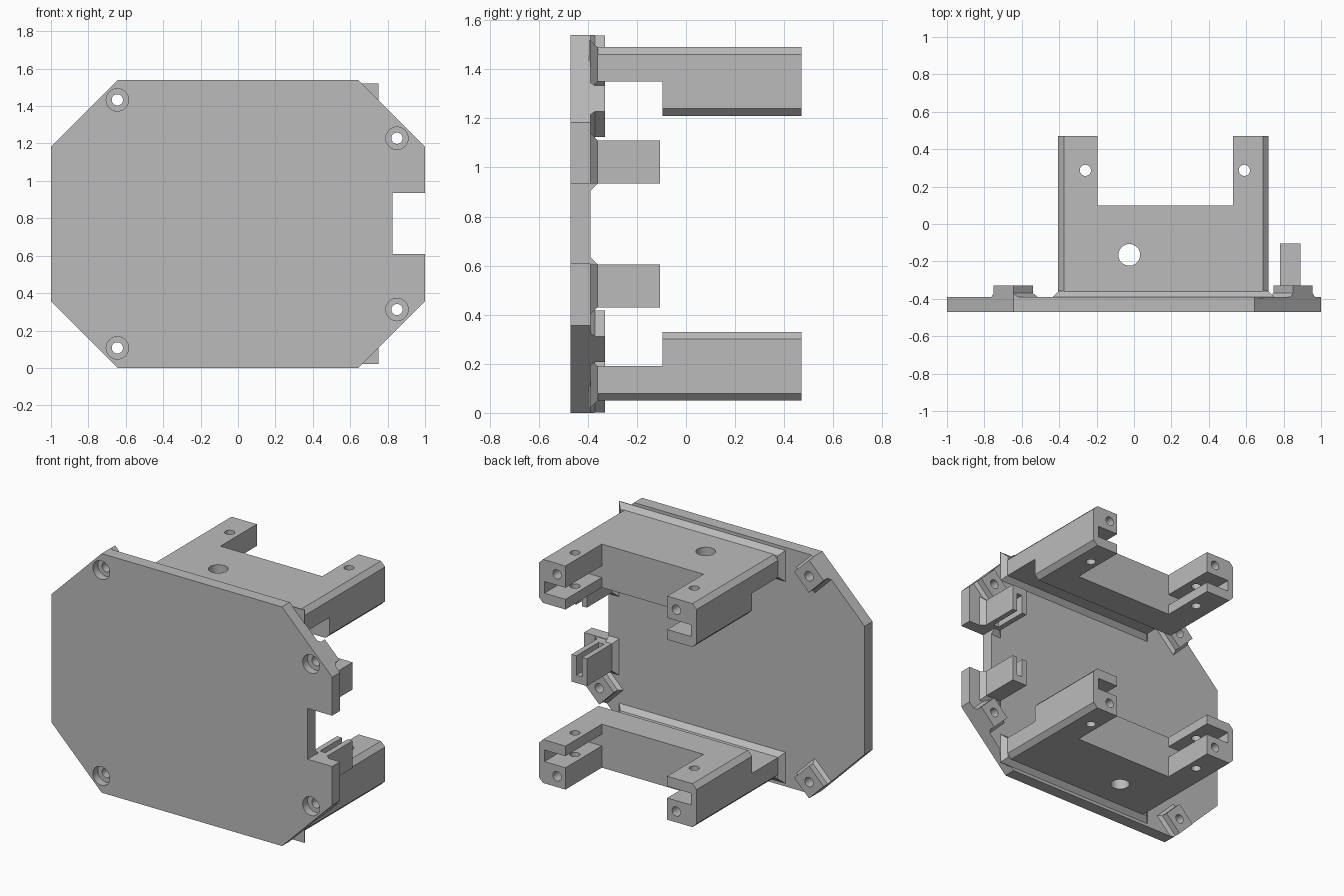
import bpy, bmesh, math
from mathutils import Matrix, Vector

cube = bpy.data.objects.get("Cube")
if cube:
    bpy.data.objects.remove(cube, do_unlink=True)

grey = bpy.data.materials.new("plain_grey")
grey.use_nodes = True
grey.diffuse_color = (0.5, 0.5, 0.5, 1)
grey.node_tree.nodes["Principled BSDF"].inputs["Base Color"].default_value = (0.5, 0.5, 0.5, 1)

MID = 0.77  # height of the mirror plane between upper and lower halves


def finish(name, bm):
    bmesh.ops.recalc_face_normals(bm, faces=bm.faces)
    mesh = bpy.data.meshes.new(name)
    bm.to_mesh(mesh)
    bm.free()
    mesh.materials.append(grey)
    obj = bpy.data.objects.new(name, mesh)
    bpy.context.collection.objects.link(obj)
    return obj


def loft(name, sections):
    """Solid through (y, outline) sections, outlines given as (x, z) points."""
    bm = bmesh.new()
    rings = [[bm.verts.new((x, y, z)) for x, z in pts] for y, pts in sections]
    n = len(rings[0])
    for a, b in zip(rings, rings[1:]):
        for i in range(n):
            j = (i + 1) % n
            bm.faces.new((a[i], a[j], b[j], b[i]))
    bm.faces.new(rings[0])
    bm.faces.new(rings[-1])
    return finish(name, bm)


def rect(x0, x1, z0, z1, grow=0.0):
    x0, x1, z0, z1 = x0 - grow, x1 + grow, z0 - grow, z1 + grow
    return [(x0, z0), (x1, z0), (x1, z1), (x0, z1)]


def bevelled(x0, x1, z0, z1, c):
    return [(x0 + c, z0), (x1 - c, z0), (x1, z0 + c), (x1, z1 - c),
            (x1 - c, z1), (x0 + c, z1), (x0, z1 - c), (x0, z0 + c)]


def diamond(x, z, r):
    return [(x - r, z), (x, z - r), (x + r, z), (x, z + r)]


def box(x0, x1, y0, y1, z0, z1):
    return loft("cutter", [(y0, rect(x0, x1, z0, z1)), (y1, rect(x0, x1, z0, z1))])


def rod(a, b, r):
    a, b = Vector(a), Vector(b)
    turn = (b - a).to_track_quat("Z", "Y").to_matrix().to_4x4()
    bm = bmesh.new()
    bmesh.ops.create_cone(bm, cap_ends=True, segments=32, radius1=r, radius2=r,
                          depth=(b - a).length,
                          matrix=Matrix.Translation((a + b) / 2) @ turn)
    return finish("cutter", bm)


def carve(obj, cutters, operation="DIFFERENCE"):
    for c in cutters:
        c.hide_render = True
        m = obj.modifiers.new("carve", "BOOLEAN")
        m.operation, m.object, m.solver = operation, c, "EXACT"
    bpy.context.view_layer.update()
    done = obj.evaluated_get(bpy.context.evaluated_depsgraph_get())
    mesh = bpy.data.meshes.new_from_object(done)
    obj.modifiers.clear()
    obj.data = mesh
    for c in cutters:
        bpy.data.objects.remove(c, do_unlink=True)


def mirror_down(obj, name):
    bm = bmesh.new()
    bm.from_mesh(obj.data)
    for v in bm.verts:
        v.co.z = 2 * MID - v.co.z
    bmesh.ops.reverse_faces(bm, faces=bm.faces)
    return finish(name, bm)


def notch():
    return box(0.825, 1.2, -0.7, 0, 0.608, 0.935)


def silhouette(y0, y1, name):
    outline = bevelled(-1, 1, 0, 2 * MID, 0.357)
    return loft(name, [(y0, outline), (y1, outline)])


# Front plate with screw holes and side notch
screws = {"right": (-0.645, 1.433), "left": (0.85, 1.228)}


def screw_cutters(x, z):
    return [rod((x, -0.6, z), (x, -0.2, z), 0.03),
            rod((x, -0.6, z), (x, -0.42, z), 0.06)]


plate = silhouette(-0.47, -0.39, "front_plate")
cuts = [notch()]
for x, z in screws.values():
    cuts += screw_cutters(x, z) + screw_cutters(x, 2 * MID - z)
carve(plate, cuts)

# Screw bosses, flared at the foot and trimmed to the plate edge
for side, (x, z) in screws.items():
    boss = loft(f"upper_{side}_boss", [(-0.395, diamond(x, z, 0.137)),
                                       (-0.37, diamond(x, z, 0.105)),
                                       (-0.33, diamond(x, z, 0.105))])
    carve(boss, [silhouette(-0.6, 0, "cutter")], "INTERSECT")
    carve(boss, screw_cutters(x, z))
    mirror_down(boss, f"lower_{side}_boss")

# Board clips beside the notch, slotted towards it
clip_box = (0.78, 0.89, 0.935, 1.11)
clip = loft("upper_clip", [(-0.395, rect(*clip_box, 0.035)),
                           (-0.36, rect(*clip_box)), (-0.105, rect(*clip_box))])
carve(clip, [box(0.815, 0.855, -0.33, 0, 0.8, 1.06), notch()])
mirror_down(clip, "lower_clip")

# Brackets: thick U-shaped shelf with slotted arms
X0, X1, Z0, Z1 = -0.405, 0.72, 1.21, 1.49
ARM_R, ARM_L, SHELF = -0.195, 0.53, 1.35
outline = bevelled(X0, X1, Z0, Z1, 0.03)
bracket = loft("upper_bracket", [(-0.395, outline), (0.47, outline)])
carve(bracket, [
    box(-1, 1, -0.6, -0.095, 1, SHELF),            # raised underside near plate
    box(ARM_R, ARM_L, 0.1, 1, 1, 2),               # gap between arms
    box(X0 + 0.04, ARM_R + 0.1, 0.1, 1, 1.275, SHELF),  # arm slots
    box(ARM_L - 0.1, X1 - 0.04, 0.1, 1, 1.275, SHELF),
    rod((-0.025, -0.165, 1), (-0.025, -0.165, 2), 0.058),
])
for x in (-0.26, 0.59):
    carve(bracket, [rod((x, 0.287, 1), (x, 0.287, 2), 0.03),
                    rod((x, 0.33, 1.42), (x, 0.6, 1.42), 0.03)])
mirror_down(bracket, "lower_bracket")

# Flared collars where the brackets meet the plate
root = (X0, X1, SHELF, Z1)
collar = loft("upper_collar", [(-0.395, rect(*root, 0.03)), (-0.39, rect(*root, 0.03)),
                               (-0.358, rect(*root, -0.002))])
mirror_down(collar, "lower_collar")

# Crisp edges, smooth hole walls
for obj in bpy.context.scene.objects:
    obj.select_set(obj.type == "MESH")
bpy.context.view_layer.objects.active = plate
bpy.ops.object.shade_smooth_by_angle(angle=math.radians(30))
